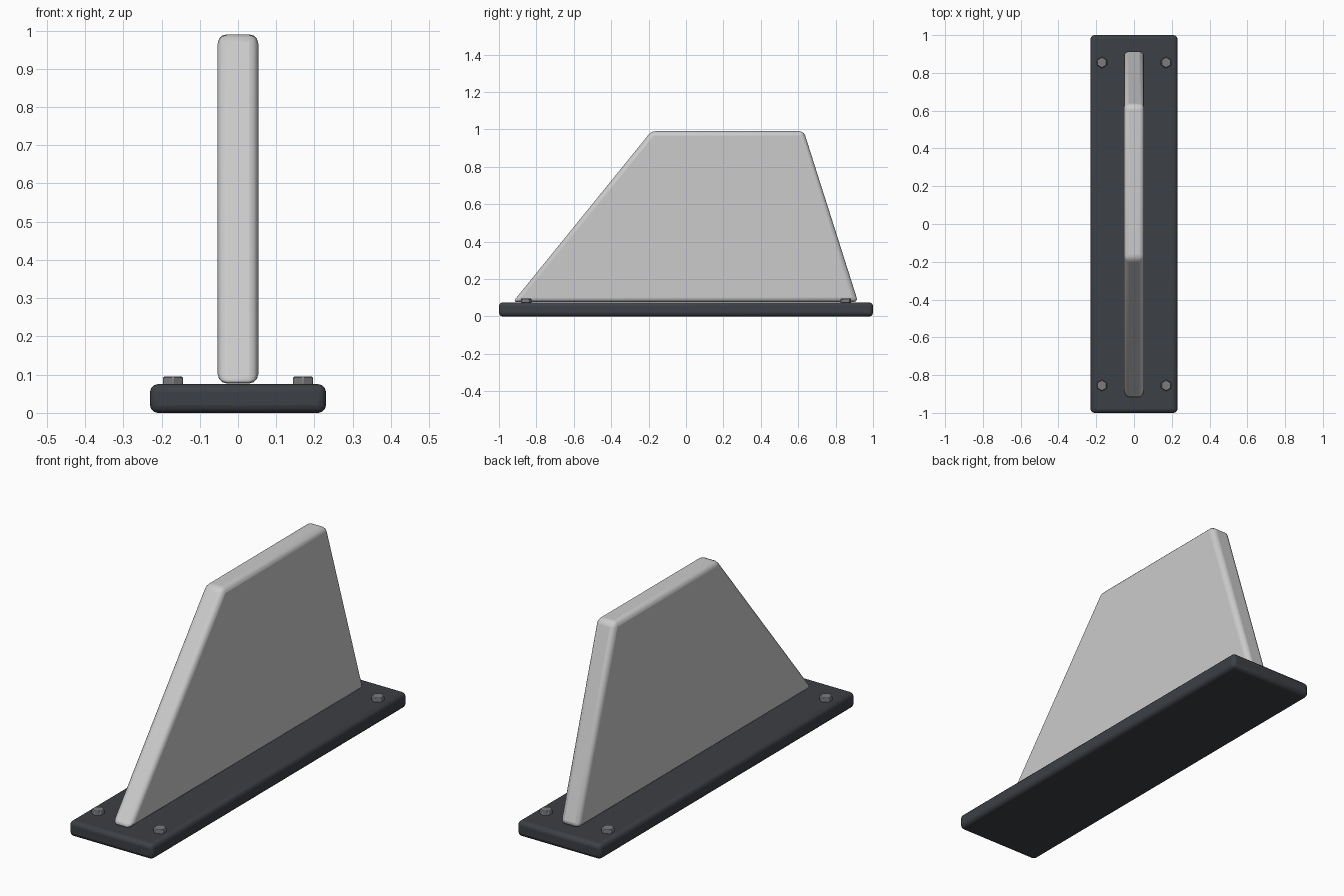
import bpy, bmesh, math
from mathutils import Matrix

if "Cube" in bpy.data.objects:
    bpy.data.objects.remove(bpy.data.objects["Cube"])


def material(name, color):
    m = bpy.data.materials.new(name)
    m.diffuse_color = (*color, 1)
    m.use_nodes = True
    m.node_tree.nodes["Principled BSDF"].inputs["Base Color"].default_value = m.diffuse_color
    return m


def finish(name, bm, mat=None, bevel=0, segments=3):
    bmesh.ops.recalc_face_normals(bm, faces=bm.faces)
    mesh = bpy.data.meshes.new(name)
    bm.to_mesh(mesh)
    bm.free()
    obj = bpy.data.objects.new(name, mesh)
    bpy.context.collection.objects.link(obj)
    if mat:
        mesh.materials.append(mat)
    if bevel:
        mod = obj.modifiers.new("rounded_edges", 'BEVEL')
        mod.width = bevel
        mod.segments = segments
        mod.limit_method = 'NONE'
    bpy.ops.object.select_all(action='DESELECT')
    obj.select_set(True)
    bpy.context.view_layer.objects.active = obj
    bpy.ops.object.shade_smooth_by_angle(angle=math.radians(35))
    return obj


dark = material("dark_plate", (0.045, 0.05, 0.058))
steel = material("bolt_steel", (0.2, 0.2, 0.21))

# Mounting plate
bm = bmesh.new()
bmesh.ops.create_cube(bm, size=1, matrix=Matrix.Translation((0, 0, 0.0375))
                      @ Matrix.Diagonal((0.46, 2.0, 0.075, 1)))
finish("base_plate", bm, dark, 0.02)

# Upright fin: side profile extruded across x
profile = [(-0.925, 0.077), (0.92, 0.077), (0.63, 0.99), (-0.185, 0.99)]
half = 0.053
bm = bmesh.new()
face = bm.faces.new([bm.verts.new((-half, y, z)) for y, z in profile])
ext = bmesh.ops.extrude_face_region(bm, geom=[face])
bmesh.ops.translate(bm, vec=(2 * half, 0, 0),
                    verts=[g for g in ext["geom"] if isinstance(g, bmesh.types.BMVert)])
finish("fin", bm, None, 0.024)

# Hexagonal bolt heads at the four corners
for sx in (-1, 1):
    for sy in (-1, 1):
        bm = bmesh.new()
        bmesh.ops.create_cone(bm, cap_ends=True, segments=6, radius1=0.03, radius2=0.03,
                              depth=0.035,
                              matrix=Matrix.Translation((sx * 0.17, sy * 0.855, 0.0775)))
        finish("bolt_head", bm, steel, 0.003, 1)
